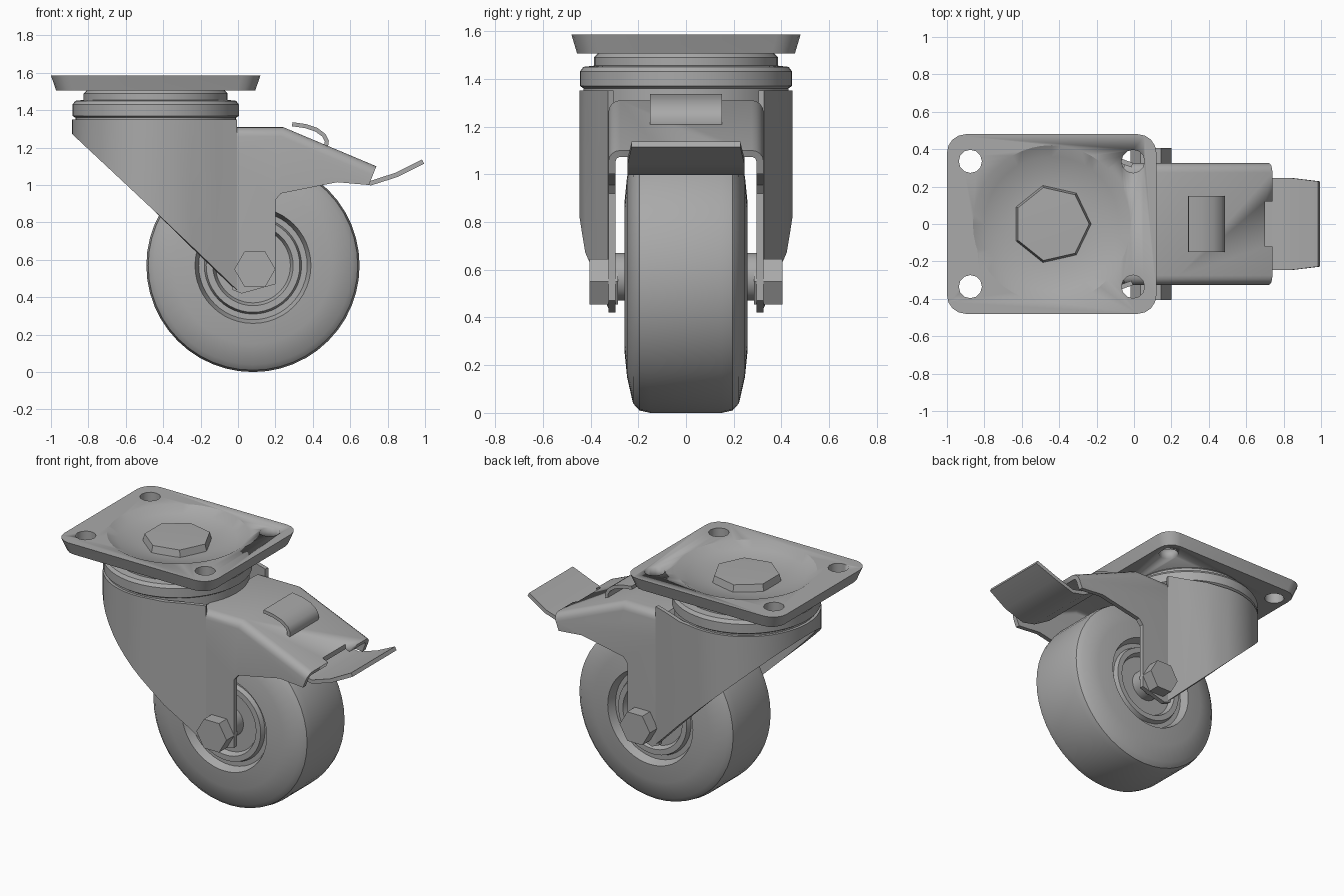
import bpy, bmesh, math
from mathutils import Matrix, Vector

if "Cube" in bpy.data.objects:
    bpy.data.objects.remove(bpy.data.objects["Cube"])

steel = bpy.data.materials.new("grey steel")
steel.use_nodes = True
steel.diffuse_color = (0.4, 0.4, 0.4, 1)
shader = next(n for n in steel.node_tree.nodes if n.type == 'BSDF_PRINCIPLED')
shader.inputs["Base Color"].default_value = steel.diffuse_color
shader.inputs["Roughness"].default_value = 0.6

SWIVEL = -0.44          # x of the swivel axis
AXLE = (0.08, 0, 0.57)  # wheel centre


def finish(name, bm, thick=0, offset=0, angle=32):
    """Turn a bmesh into an object, optionally giving a sheet thickness."""
    bmesh.ops.recalc_face_normals(bm, faces=bm.faces)
    mesh = bpy.data.meshes.new(name)
    bm.to_mesh(mesh)
    bm.free()
    ob = bpy.data.objects.new(name, mesh)
    bpy.context.collection.objects.link(ob)
    mesh.materials.append(steel)
    bpy.ops.object.select_all(action='DESELECT')
    ob.select_set(True)
    bpy.context.view_layer.objects.active = ob
    if thick:
        mod = ob.modifiers.new("sheet", 'SOLIDIFY')
        mod.thickness, mod.offset = thick, offset
        bpy.ops.object.modifier_apply(modifier=mod.name)
    bpy.ops.object.shade_smooth_by_angle(angle=math.radians(angle))
    return ob


def lathe(name, profile, place, steps=48):
    """Spin (radius, height) points round z, then place the result."""
    bm = bmesh.new()
    vs = [bm.verts.new((r, 0, h)) for r, h in profile]
    es = [bm.edges.new(p) for p in zip(vs, vs[1:])]
    bmesh.ops.spin(bm, geom=vs + es, axis=(0, 0, 1), cent=(0, 0, 0),
                   angle=math.tau, steps=steps, use_duplicate=False)
    bmesh.ops.remove_doubles(bm, verts=bm.verts, dist=0.0005)
    bmesh.ops.transform(bm, matrix=place, verts=bm.verts)
    return finish(name, bm)


def strip(path, direction):
    """Sheet made by extruding a path along a vector."""
    bm = bmesh.new()
    a = [bm.verts.new(p) for p in path]
    b = [bm.verts.new(Vector(p) + Vector(direction)) for p in path]
    for i in range(len(a) - 1):
        bm.faces.new((a[i], a[i + 1], b[i + 1], b[i]))
    return bm


def cut(target, cutter):
    mod = target.modifiers.new("cut", 'BOOLEAN')
    mod.operation, mod.object, mod.solver = 'DIFFERENCE', cutter, 'EXACT'
    cutter.hide_render = True
    bpy.context.view_layer.objects.active = target
    bpy.ops.object.modifier_apply(modifier=mod.name)
    bpy.data.objects.remove(cutter)


def cylinder(name, r, z0, z1, place, steps=32):
    return lathe(name, [(0, z0), (r, z0), (r, z1), (0, z1)], place, steps)


swivel = Matrix.Translation((SWIVEL, 0, 0))

# Mounting plate with rounded corners and tapered edge
bm = bmesh.new()
bottom, top = [], []
for k in range(4):
    sx, sy = (1, -1, -1, 1)[k], (1, 1, -1, -1)[k]
    for j in range(5):
        a = math.radians(90 * k + 22.5 * j)
        x = sx * 0.46 + 0.1 * math.cos(a)
        y = sy * 0.38 + 0.1 * math.sin(a)
        top.append(bm.verts.new((SWIVEL + x, y, 1.585)))
        bottom.append(bm.verts.new((SWIVEL + x * 0.95, y * 0.95, 1.505)))
bm.faces.new(top)
bm.faces.new(bottom[::-1])
for i in range(len(top)):
    n = (i + 1) % len(top)
    bm.faces.new((bottom[i], bottom[n], top[n], top[i]))
plate = finish("mounting_plate", bm)

# Bolt holes and shallow dish in the plate
for sx in (-1, 1):
    for sy in (-1, 1):
        spot = Matrix.Translation((SWIVEL + sx * 0.435, sy * 0.335, 0))
        cut(plate, cylinder("hole_cutter", 0.062, 1.4, 1.7, spot, 12))
cut(plate, lathe("dish_cutter", [(0, 1.525), (0.2, 1.525), (0.36, 1.55),
                                 (0.43, 1.59), (0.43, 1.7), (0, 1.7)], swivel))

# Swivel kingpin and bearing rings
lathe("kingpin_head", [(0, 1.51), (0.215, 1.51), (0.2, 1.57), (0, 1.575)], swivel, 7)
lathe("bearing_rings", [(0, 1.3), (0.43, 1.3), (0.43, 1.36), (0.445, 1.37), (0.445, 1.43),
                        (0.43, 1.45), (0.385, 1.455), (0.385, 1.49), (0.36, 1.515),
                        (0, 1.515)], swivel)

# Curved fork shell, sliced by the sloping lower edge
half = [(-0.01, -0.315), (-0.12, -0.355), (-0.25, -0.41)]
arc = [(SWIVEL + 0.435 * math.cos(a), -0.435 * math.sin(a))
       for a in (math.radians(78 + 204 * i / 28) for i in range(29))]
outline = half + arc + [(x, -y) for x, y in reversed(half)]
bm = strip([(x, y, 0.4) for x, y in outline], (0, 0, 0.95))
bmesh.ops.bisect_plane(bm, geom=bm.verts[:] + bm.edges[:] + bm.faces[:],
                       plane_co=(0, 0, 0.43), plane_no=(-0.79, 0, -0.82), clear_outer=True)
finish("fork_shell", bm, 0.025, 0)

# Brake hood with the two fork legs, as one folded sheet
roof = [(-0.1, 1.24), (-0.06, 1.31), (0.24, 1.31), (0.74, 1.1)]
side = roof + [(0.7, 1.0), (0.53, 1.015), (0.23, 0.955), (0.2, 0.92),
               (0.2, 0.47), (0.02, 0.42), (-0.03, 0.44)]
bm = bmesh.new()
near = [bm.verts.new((x, -0.325, z)) for x, z in side]
far = [bm.verts.new((x, 0.325, z)) for x, z in side]
bm.faces.new(near)
bm.faces.new(far[::-1])
for i in range(len(side)):
    n = (i + 1) % len(side)
    bm.faces.new((near[i], far[i], far[n], near[n]))
folds = [bm.edges.get((row[i], row[i + 1])) for row in (near, far) for i in range(len(roof) - 1)]
bmesh.ops.bevel(bm, geom=folds, offset=0.05, segments=4, profile=0.5, affect='EDGES')
bmesh.ops.recalc_face_normals(bm, faces=bm.faces)
bm.normal_update()
openings = [f for f in bm.faces if abs(f.normal.y) < 0.05 and f.normal.z < 0.2]
bmesh.ops.delete(bm, geom=openings, context='FACES')
hood = finish("brake_hood_and_legs", bm, 0.03, -1)

# Notch in the hood's lip
bm = bmesh.new()
bmesh.ops.create_cube(bm, size=1, matrix=Matrix.Translation((0.76, 0, 1.12))
                      @ Matrix.Diagonal((0.12, 0.24, 0.2, 1)))
cut(hood, finish("notch_cutter", bm))

# Curled release tab on the hood
tab = [(0.29, 1.325), (0.36, 1.315), (0.42, 1.295), (0.46, 1.265), (0.475, 1.235), (0.47, 1.205)]
finish("release_tab", strip([(x, -0.15, z) for x, z in tab], (0, 0.3, 0)), 0.022, 0, 40)

# Brake pedal
pedal = [(0.5, 1.1), (0.62, 1.03), (0.71, 1.01), (0.85, 1.055), (0.99, 1.125)]
bm = strip([(x, -0.245, z) for x, z in pedal], (0, 0.49, 0))
for v in bm.verts:
    if v.co.x > 0.95:
        v.co.y *= 0.93
finish("brake_pedal", bm, 0.025, 0)

# Wheel with stepped hub recess on both sides
on_axle = Matrix.Translation(AXLE) @ Matrix.Rotation(math.radians(90), 4, 'X')
face = [(0, 0.3), (0.1, 0.3), (0.1, 0.2), (0.2, 0.2), (0.215, 0.235), (0.25, 0.235),
        (0.26, 0.205), (0.29, 0.205), (0.31, 0.258), (0.42, 0.247), (0.53, 0.222),
        (0.56, 0.195), (0.57, 0.15)]
lathe("wheel", face + [(r, -h) for r, h in reversed(face)], on_axle, 48)

# Axle nuts outside each leg
for label, s in (("right", -1), ("left", 1)):
    spot = Matrix.Translation((0.09, s * 0.345, 0.55)) @ Matrix.Rotation(math.radians(90), 4, 'X')
    cylinder(label + "_axle_nut", 0.11, -0.06, 0.06, spot, 6)
